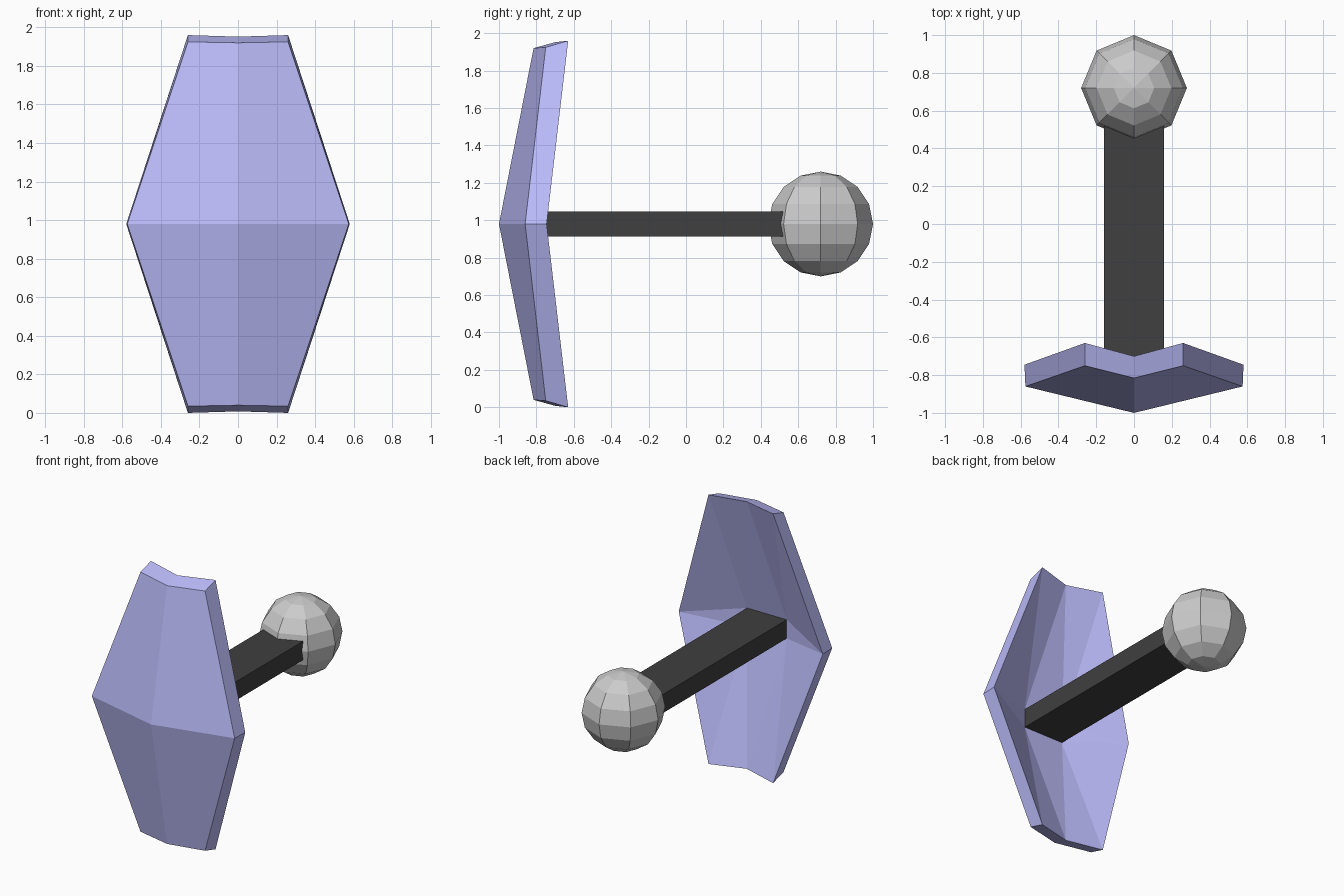
import bpy

if "Cube" in bpy.data.objects:
    bpy.data.objects.remove(bpy.data.objects["Cube"])

MID = 0.98  # height of the central axis


def material(name, rgb):
    m = bpy.data.materials.new(name)
    m.diffuse_color = (*rgb, 1)
    m.use_nodes = True
    m.node_tree.nodes["Principled BSDF"].inputs["Base Color"].default_value = m.diffuse_color
    return m


# Faceted panel: one quarter, mirrored across x and z.
# The hollow back tapers in to the foot of the connecting bar.
points = {
    "A": (0, -1, 0), "B": (0.575, -0.86, 0),
    "C": (0.26, -0.75, 0.945), "D": (0, -0.815, 0.94),      # front
    "b": (0.58, -0.745, 0), "c": (0.26, -0.63, 0.98),
    "d": (0, -0.70, 0.972),                                 # back rim
    "e": (0.16, -0.93, 0.068), "f": (0, -0.93, 0.068),
    "g": (0.16, -0.93, 0), "o": (0, -0.93, 0),              # bar foot
}
faces = ["ABCD", "BbcC", "CcdD", "cbe", "dce", "def", "ebg", "fego"]
index = {k: i for i, k in enumerate(points)}
mesh = bpy.data.meshes.new("panel")
mesh.from_pydata(list(points.values()), [], [[index[k] for k in f] for f in faces])
mesh.materials.append(material("panel_blue", (0.5, 0.5, 0.96)))
panel = bpy.data.objects.new("panel", mesh)
bpy.context.collection.objects.link(panel)
panel.location.z = MID
mirror = panel.modifiers.new("mirror", "MIRROR")
mirror.use_axis = (True, False, True)
mirror.use_clip = True

# Flat connecting bar, running from the panel into the ball
y0, y1 = -0.932, 0.56
bpy.ops.mesh.primitive_cube_add(size=1, location=(0, (y0 + y1) / 2, MID))
bar = bpy.context.object
bar.name = "connecting_bar"
bar.scale = (0.32, y1 - y0, 0.136)
bar.data.materials.append(material("bar_black", (0.05, 0.05, 0.05)))

# Low-poly ball at the rear
bpy.ops.mesh.primitive_uv_sphere_add(segments=8, ring_count=8, radius=0.28,
                                     location=(0, 0.72, MID))
bpy.context.object.name = "ball"
